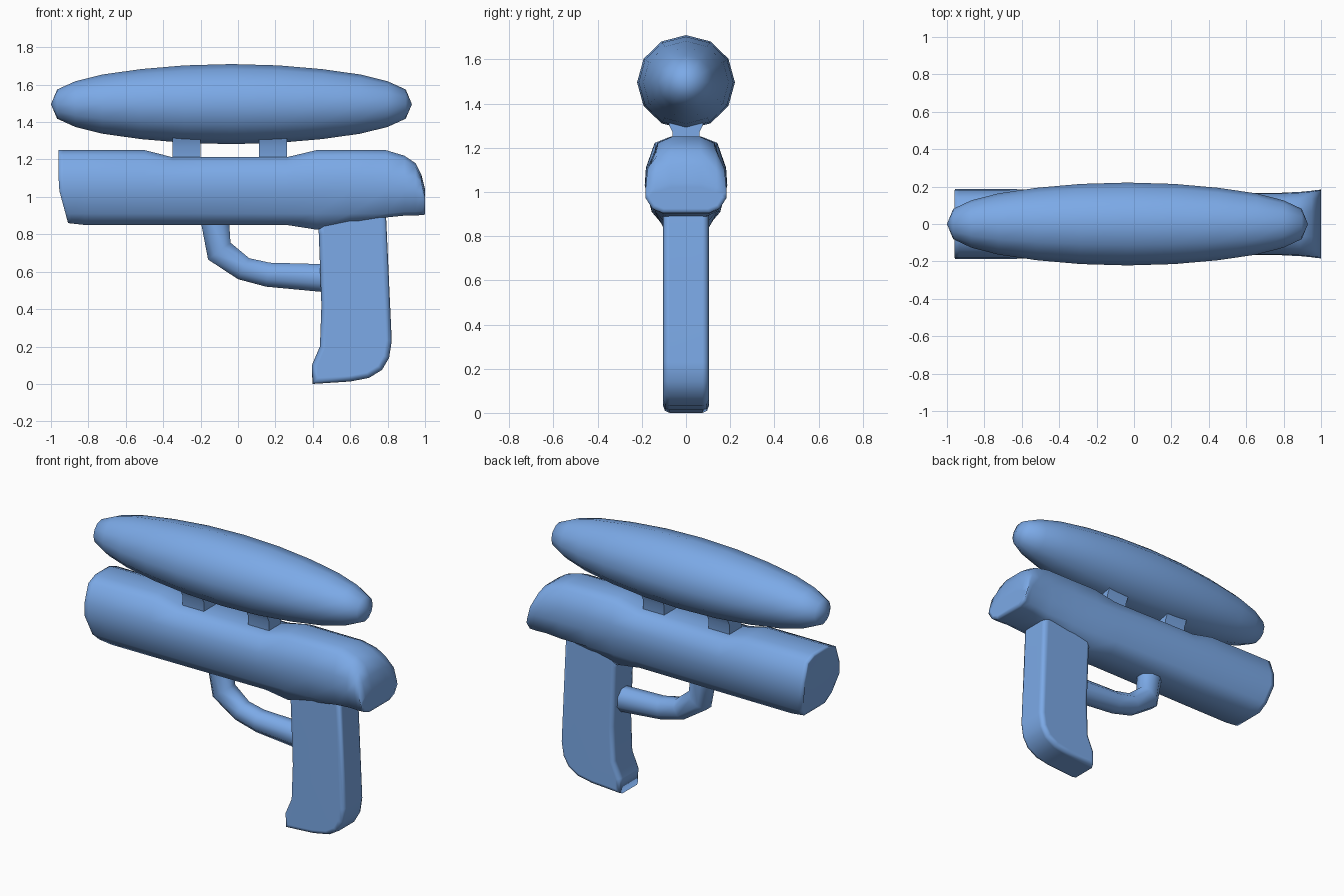
import bpy, bmesh, math

if "Cube" in bpy.data.objects:
    bpy.data.objects.remove(bpy.data.objects["Cube"])

blue = bpy.data.materials.new("blue_plastic")
blue.diffuse_color = (0.2, 0.4, 0.8, 1.0)
blue.use_nodes = True
blue.node_tree.nodes["Principled BSDF"].inputs["Base Color"].default_value = blue.diffuse_color


def finish(name, bm, angle=180):
    bmesh.ops.recalc_face_normals(bm, faces=bm.faces)
    me = bpy.data.meshes.new(name)
    bm.to_mesh(me)
    bm.free()
    me.materials.append(blue)
    ob = bpy.data.objects.new(name, me)
    bpy.context.collection.objects.link(ob)
    for p in me.polygons:
        p.use_smooth = True
    if angle < 180:
        me.set_sharp_from_angle(angle=math.radians(angle))
    return ob


def loft(rings):
    """Skin a list of equal-length rings and cap both ends."""
    bm = bmesh.new()
    loops = [[bm.verts.new(p) for p in r] for r in rings]
    n = len(loops[0])
    for a, b in zip(loops, loops[1:]):
        for i in range(n):
            j = (i + 1) % n
            bm.faces.new((a[i], a[j], b[j], b[i]))
    bm.faces.new(loops[0][::-1])
    bm.faces.new(loops[-1])
    bmesh.ops.recalc_face_normals(bm, faces=bm.faces)
    bm.normal_update()
    return bm


# Top tank: 12-sided stretched ellipsoid, symmetric along x
half = [(0.965, 0.001), (0.932, 0.078), (0.835, 0.122), (0.69, 0.158),
        (0.485, 0.187), (0.25, 0.207)]
prof = [(-x, r) for x, r in half] + [(0, 0.214)] + [(x, r) for x, r in half[::-1]]
rings = []
for x, r in prof:
    rings.append([(x - 0.035, 1.035 * r * math.sin(math.tau * i / 12),
                   1.496 + r * math.cos(math.tau * i / 12)) for i in range(12)])
bm = loft(rings)
bmesh.ops.remove_doubles(bm, verts=bm.verts, dist=0.003)
finish("tank", bm)

# Body: lofted rounded section (width fraction, height), clamped to each station
right_half = [(0.38, 1.25), (0.76, 1.222), (0.97, 1.11), (1.0, 1.03),
              (0.83, 0.91), (0.56, 0.85)]
section = right_half + [(-y, z) for y, z in right_half[::-1]]
# stations: x, top, bottom, half width
stations = [(-0.96, 1.25, 0.86, 0.187), (-0.935, 1.25, 0.857, 0.187),
            (-0.82, 1.25, 0.85, 0.187),
            (-0.5, 1.25, 0.85, 0.185), (-0.35, 1.212, 0.85, 0.183),
            (0.26, 1.212, 0.85, 0.175), (0.42, 1.25, 0.825, 0.17),
            (0.6, 1.25, 0.86, 0.167), (0.79, 1.25, 0.89, 0.167),
            (0.89, 1.22, 0.9, 0.172), (0.95, 1.18, 0.9, 0.178),
            (0.98, 1.12, 0.903, 0.182), (1.0, 1.04, 0.905, 0.184)]
rings = []
for x, top, bot, w in stations:
    ring = []
    for y, z in section:
        # keep the upper corners stepping down where the top is low
        drop = max(min(0.022, (1.25 - z) * 0.8), (1.25 - z) * 0.3)
        h = bot if z == 0.85 else min(max(z, bot + 0.02), top - drop)
        # the front end leans back below mid height
        px = x + (0.27 * max(0, 1.05 - h) if x < -0.9 else 0)
        ring.append((px, y * w, h))
    rings.append(ring)
bm = loft(rings)
caps = [f for f in bm.faces if len(f.verts) == 12]
bmesh.ops.inset_individual(bm, faces=caps, thickness=0.02)
finish("body", bm)

# Grip: side profile extruded across y with softened rims
grip = [(0.42, 0.93), (0.432, 0.8), (0.446, 0.42), (0.438, 0.2), (0.395, 0.1),
        (0.398, 0.0), (0.6, 0.013), (0.7, 0.032), (0.77, 0.075), (0.808, 0.14),
        (0.822, 0.23), (0.79, 0.93)]
bm = loft([[(x, y, z) for x, z in grip] for y in (-0.104, 0.104)])
rims = [e for e in bm.edges if abs(e.verts[0].co.y - e.verts[1].co.y) < 1e-5]
bmesh.ops.bevel(bm, geom=rims, offset=0.03, segments=2, profile=0.5,
                affect='EDGES', clamp_overlap=True)
ob = finish("grip", bm)
mod = ob.modifiers.new("flat_sides", 'WEIGHTED_NORMAL')
mod.weight = 80

# Trigger guard: octagonal tube between outer and inner curves
outer = [(-0.205, 0.9), (-0.16, 0.665), (0.0, 0.56), (0.15, 0.52), (0.47, 0.49)]
inner = [(-0.05, 0.9), (-0.04, 0.755), (0.06, 0.672), (0.17, 0.648), (0.47, 0.64)]
rings = []
for (ox, oz), (ix, iz) in zip(outer, inner):
    ring = []
    for i in range(8):
        a = math.tau * (i + 0.5) / 8
        t = 0.5 + 0.5 * math.cos(a) / math.cos(math.pi / 8)
        ring.append((ox + (ix - ox) * t, 0.07 * math.sin(a), oz + (iz - oz) * t))
    rings.append(ring)
finish("trigger_guard", loft(rings), 60)

# Two struts joining body and tank, flaring at the top
for name, cx in (("front_strut", -0.275), ("rear_strut", 0.187)):
    rings = []
    for z, d in ((1.17, 0.06), (1.27, 0.06), (1.3, 0.075), (1.36, 0.09)):
        rings.append([(cx + sx * 0.075, sy * d, z)
                      for sx, sy in ((-1, -1), (1, -1), (1, 1), (-1, 1))])
    finish(name, loft(rings), 60)
